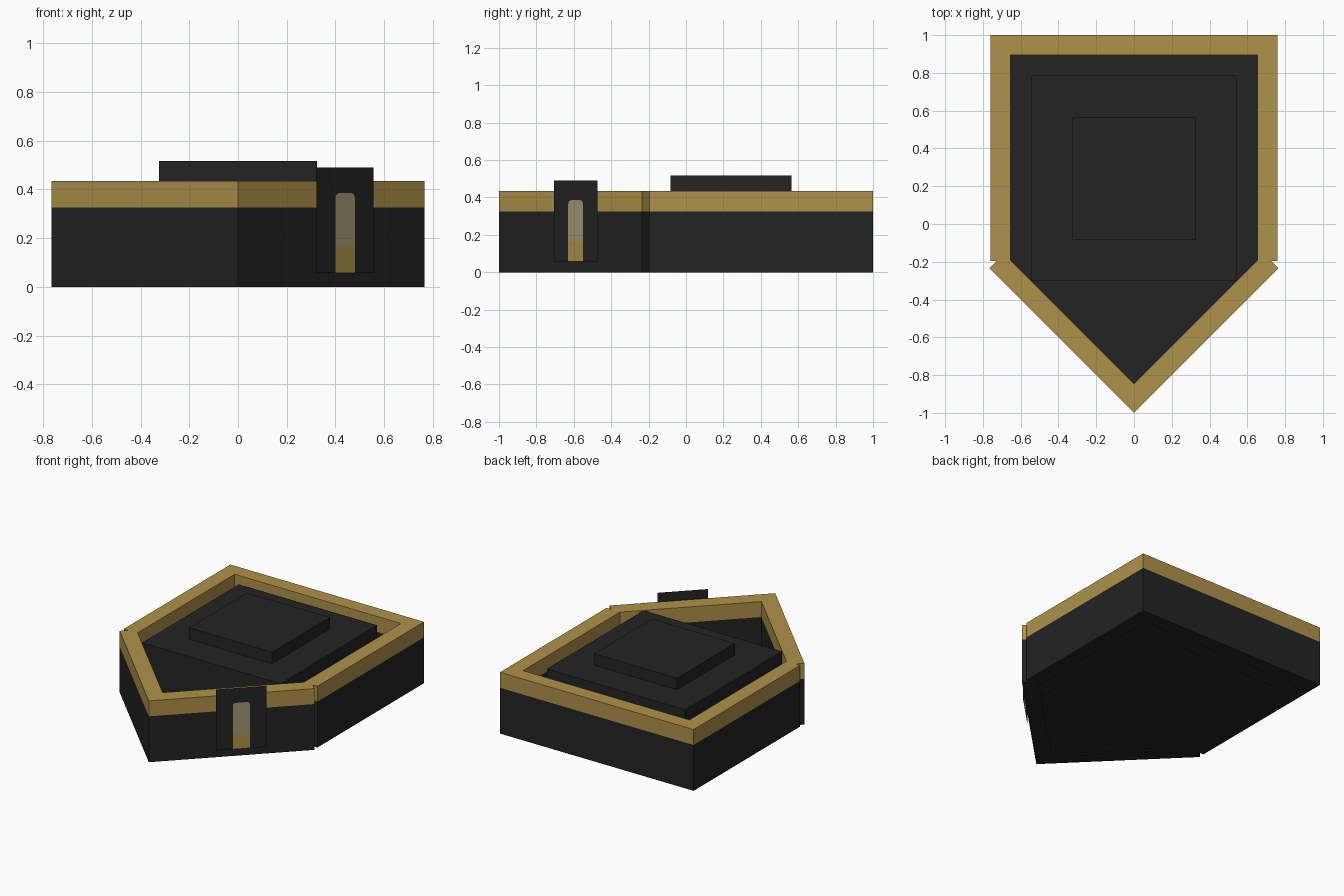
import bpy, bmesh
from math import pi, sin, cos

old = bpy.data.objects.get("Cube")
if old:
    bpy.data.objects.remove(old, do_unlink=True)


def material(name, rgb):
    m = bpy.data.materials.new(name)
    m.use_nodes = True
    m.diffuse_color = (*rgb, 1)
    bsdf = next(n for n in m.node_tree.nodes if n.type == 'BSDF_PRINCIPLED')
    bsdf.inputs["Base Color"].default_value = (*rgb, 1)
    return m


CHARCOAL = material("charcoal", (0.017, 0.017, 0.017))
GOLD = material("gold", (0.43, 0.29, 0.068))
PALE = material("pale_sand", (0.37, 0.315, 0.17))


def finish(name, bm, mat):
    bmesh.ops.recalc_face_normals(bm, faces=bm.faces)
    mesh = bpy.data.meshes.new(name)
    bm.to_mesh(mesh)
    bm.free()
    mesh.materials.append(mat)
    ob = bpy.data.objects.new(name, mesh)
    bpy.context.collection.objects.link(ob)
    return ob


def prism(name, outline, z0, z1, mat):
    """Extrude a flat outline from z0 up to z1."""
    bm = bmesh.new()
    face = bm.faces.new([bm.verts.new((x, y, z0)) for x, y in outline])
    ext = bmesh.ops.extrude_face_region(bm, geom=[face])
    top = [v for v in ext["geom"] if isinstance(v, bmesh.types.BMVert)]
    bmesh.ops.translate(bm, verts=top, vec=(0, 0, z1 - z0))
    return finish(name, bm, mat)


def rect(x0, x1, y0, y1):
    return [(x0, y0), (x1, y0), (x1, y1), (x0, y1)]


def wall(name, outline):
    """Dark wall with a gold band along its top."""
    prism(name + "_wall", outline, 0, BAND, CHARCOAL)
    prism(name + "_band", outline, BAND, TOP, GOLD)


BAND, TOP = 0.325, 0.435
OUT, INN = 0.76, 0.653

# Outer walls: straight back, two sides, two diagonals meeting at the front
wall("back", rect(-OUT, OUT, 0.895, 1))
for side, s in (("left", 1), ("right", -1)):
    wall(side + "_side", rect(s * INN, s * OUT, -0.195, 0.895))
    wall(side + "_diagonal", [(0, -1), (s * 0.765, -0.235),
                              (s * 0.688, -0.158), (0, -0.845)])

# Floor and stepped roof blocks
prism("floor", [(0, -0.86), (0.66, -0.2), (0.66, 0.9), (-0.66, 0.9), (-0.66, -0.2)],
      0.005, 0.04, CHARCOAL)
prism("main_block", rect(-0.543, 0.543, -0.3, 0.785), 0.002, TOP, CHARCOAL)
prism("roof_block", rect(-0.325, 0.325, -0.083, 0.565), TOP, 0.517, CHARCOAL)


def door_sheet(name, outline, mat):
    """Thin upright sheet in front of the left diagonal wall."""
    bm = bmesh.new()
    k = 0.5 ** 0.5
    bm.faces.new([bm.verts.new((0.44 + u * k, -0.59 + u * k, z)) for u, z in outline])
    return finish(name, bm, mat)


# Entrance: notched surround, gold lower door, pale upper door with rounded top
W, H, R = 0.056, 0.385, 0.02
BASE, SPLIT, HEAD, HALF = 0.057, 0.165, 0.49, 0.165
arc = [(W - R + R * cos(a * pi / 8), H - R + R * sin(a * pi / 8)) for a in range(5)]
arch = arc + [(-u, z) for u, z in reversed(arc)]
door_sheet("door_surround", [(HALF, BASE), (HALF, HEAD), (-HALF, HEAD), (-HALF, BASE),
                             (-W, BASE)] + arch[::-1] + [(W, BASE)], CHARCOAL)
door_sheet("lower_door", [(-W, BASE), (W, BASE), (W, SPLIT), (-W, SPLIT)], GOLD)
door_sheet("upper_door", [(-W, SPLIT), (W, SPLIT)] + arch, PALE)
